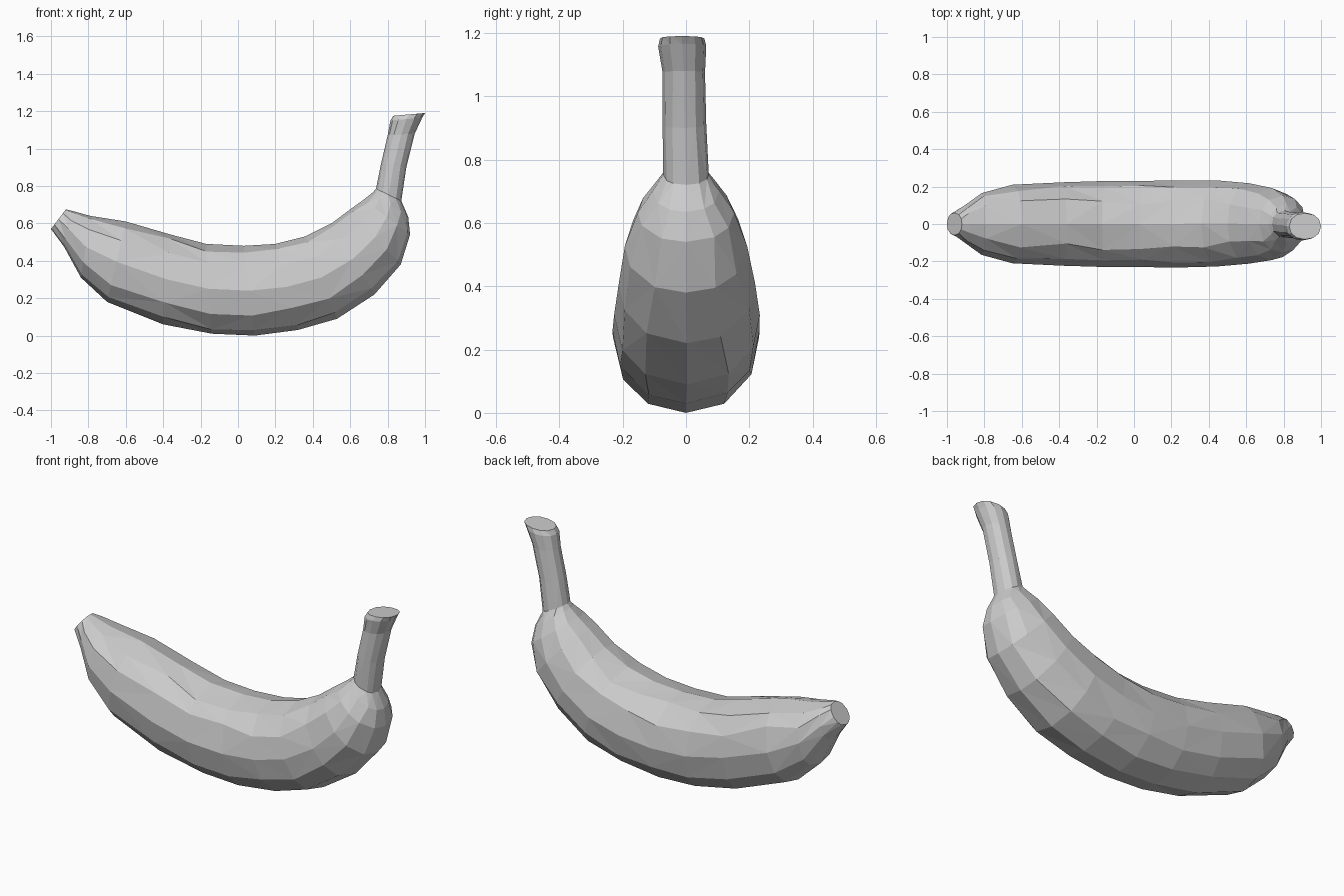
import bpy, bmesh, math, random
from mathutils import Vector

random.seed(4)
SIDES = 12

cube = bpy.data.objects.get("Cube")
if cube:
    bpy.data.objects.remove(cube, do_unlink=True)

# Single flat colour
grey = bpy.data.materials.new("light grey")
grey.use_nodes = True
grey.diffuse_color = (0.6, 0.6, 0.6, 1)
grey.node_tree.nodes["Principled BSDF"].inputs["Base Color"].default_value = grey.diffuse_color

# Cross-sections: inner curve x, z; outer curve x, z; half width; sideways shift
BODY = [
    (-.92, .675, -1, .57, .06, 0),
    (-.88, .665, -.93, .475, .10, 0),
    (-.79, .64, -.84, .31, .165, 0),
    (-.60, .61, -.70, .18, .21, 0),
    (-.36, .54, -.40, .06, .223, 0),
    (-.17, .49, -.14, .01, .23, 0),
    (.03, .48, .09, 0, .231, 0),
    (.20, .49, .32, .03, .232, 0),
    (.36, .53, .53, .09, .23, .003),
    (.50, .60, .73, .22, .215, .003),
    (.60, .675, .87, .38, .193, 0),
    (.67, .725, .92, .54, .152, 0),
    (.72, .765, .91, .635, .105, 0),
    (.738, .785, .873, .72, .072, 0),
]
STEM = [
    (.765, .92, .90, .90, .069, -.005),
    (.80, 1.07, .945, 1.08, .067, -.007),
    (.815, 1.15, .985, 1.165, .076, -.012),
    (.83, 1.175, 1, 1.19, .07, -.012),
]


def soft(v):
    """Fuller than a plain ellipse."""
    return math.copysign(abs(v) ** .92, v)


def ring(bm, section, wobble):
    ix, iz, ox, oz, width, shift = section
    inner, outer = Vector((ix, 0, iz)), Vector((ox, 0, oz))
    mid, half = (inner + outer) / 2, (inner - outer) / 2
    verts = []
    for i in range(SIDES):
        a = math.tau * i / SIDES
        # Uneven facets, leaving the top and bottom ridges and flanks in place
        if i % (SIDES // 4):
            a += random.uniform(-wobble, wobble)
        p = mid + half * soft(math.cos(a))
        p.y = shift + width * soft(math.sin(a))
        verts.append(bm.verts.new(p))
    return verts


# Fruit: lofted body and stem in one closed skin
bm = bmesh.new()
rings = [ring(bm, s, .10) for s in BODY] + [ring(bm, s, .04) for s in STEM]
for a, b in zip(rings, rings[1:]):
    for i in range(SIDES):
        j = (i + 1) % SIDES
        if random.random() < .5:
            bm.faces.new((a[i], a[j], b[j]))
            bm.faces.new((a[i], b[j], b[i]))
        else:
            bm.faces.new((a[i], a[j], b[i]))
            bm.faces.new((a[j], b[j], b[i]))

# Blunt tip and cut stem end
bm.faces.new(rings[0])
bm.faces.new(rings[-1])
bmesh.ops.recalc_face_normals(bm, faces=bm.faces[:])

mesh = bpy.data.meshes.new("banana")
bm.to_mesh(mesh)
bm.free()
mesh.materials.append(grey)
banana = bpy.data.objects.new("banana", mesh)
bpy.context.collection.objects.link(banana)
